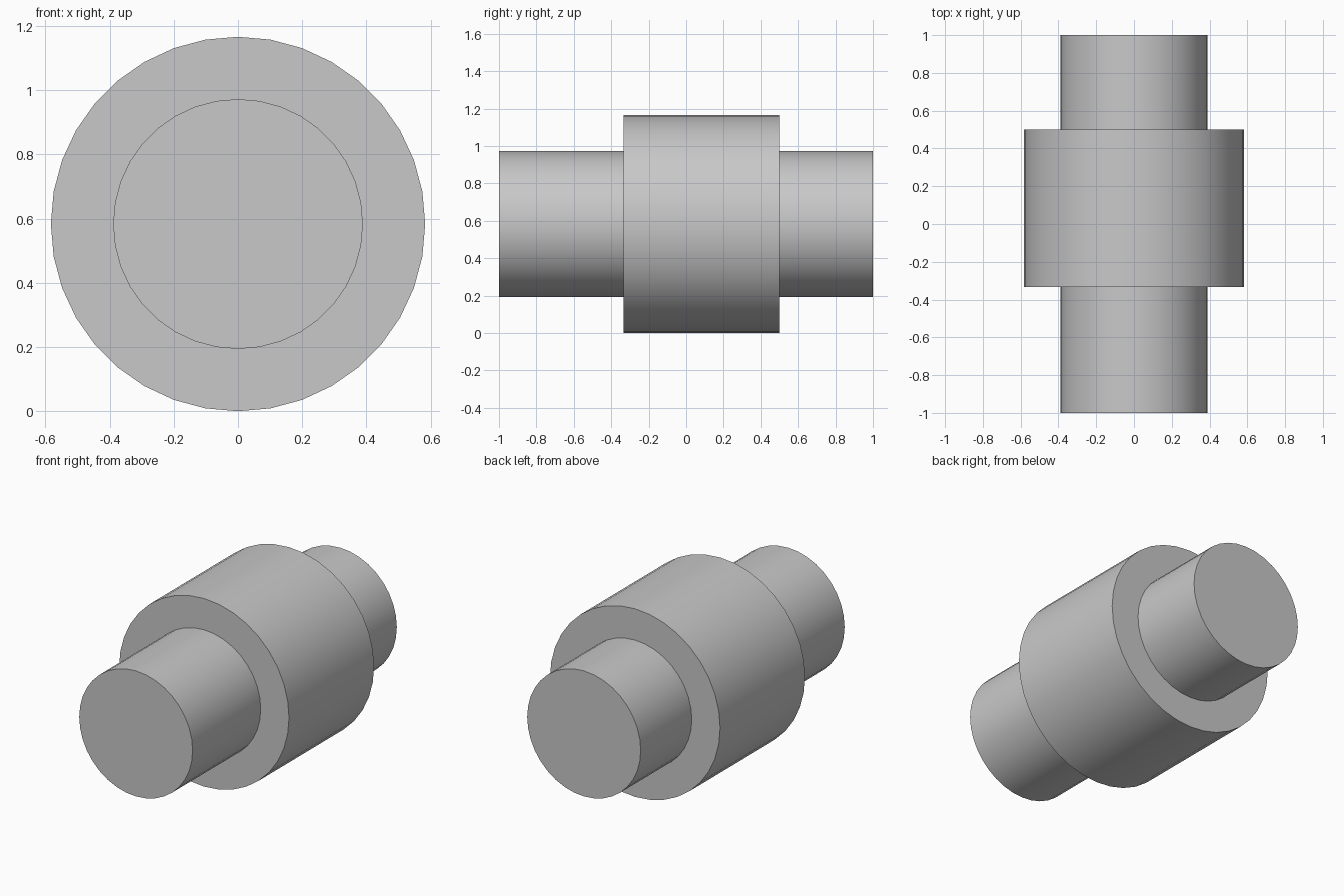
import bpy, bmesh, math
from mathutils import Vector

cube = bpy.data.objects.get("Cube")
if cube:
    bpy.data.objects.remove(cube, do_unlink=True)

SIDES = 36
SHAFT_R, COLLAR_R = 0.389, 0.583
COLLAR_FRONT, COLLAR_BACK = -0.333, 0.5

# Plain grey material
grey = bpy.data.materials.new("grey")
grey.use_nodes = True
colour = (0.58, 0.58, 0.58, 1)
grey.diffuse_color = colour
grey.node_tree.nodes["Principled BSDF"].inputs["Base Color"].default_value = colour

# Stepped shaft with a wide collar: (radius, y) profile turned about the y axis
profile = [(0, -1), (SHAFT_R, -1), (SHAFT_R, COLLAR_FRONT),
           (COLLAR_R, COLLAR_FRONT), (COLLAR_R, COLLAR_BACK),
           (SHAFT_R, COLLAR_BACK), (SHAFT_R, 1), (0, 1)]
bm = bmesh.new()
verts = [bm.verts.new((0, y, r)) for r, y in profile]
edges = [bm.edges.new(pair) for pair in zip(verts, verts[1:])]
bmesh.ops.spin(bm, geom=verts + edges, cent=Vector(), axis=(0, 1, 0),
               angle=math.tau, steps=SIDES)
bmesh.ops.remove_doubles(bm, verts=bm.verts[:], dist=0.0001)

# Merge the end fans into single flat caps
for end in (-1, 1):
    cap = [f for f in bm.faces if all(abs(v.co.y - end) < 0.001 for v in f.verts)]
    bmesh.ops.dissolve_faces(bm, faces=cap, use_verts=False)
bmesh.ops.recalc_face_normals(bm, faces=bm.faces[:])

mesh = bpy.data.meshes.new("collared_shaft")
bm.to_mesh(mesh)
bm.free()
mesh.materials.append(grey)
shaft = bpy.data.objects.new("collared_shaft", mesh)
shaft.location.z = COLLAR_R
bpy.context.collection.objects.link(shaft)

# Smooth round walls, sharp shoulders and ends
bpy.ops.object.select_all(action='DESELECT')
shaft.select_set(True)
bpy.context.view_layer.objects.active = shaft
bpy.ops.object.shade_smooth_by_angle(angle=math.radians(30))
